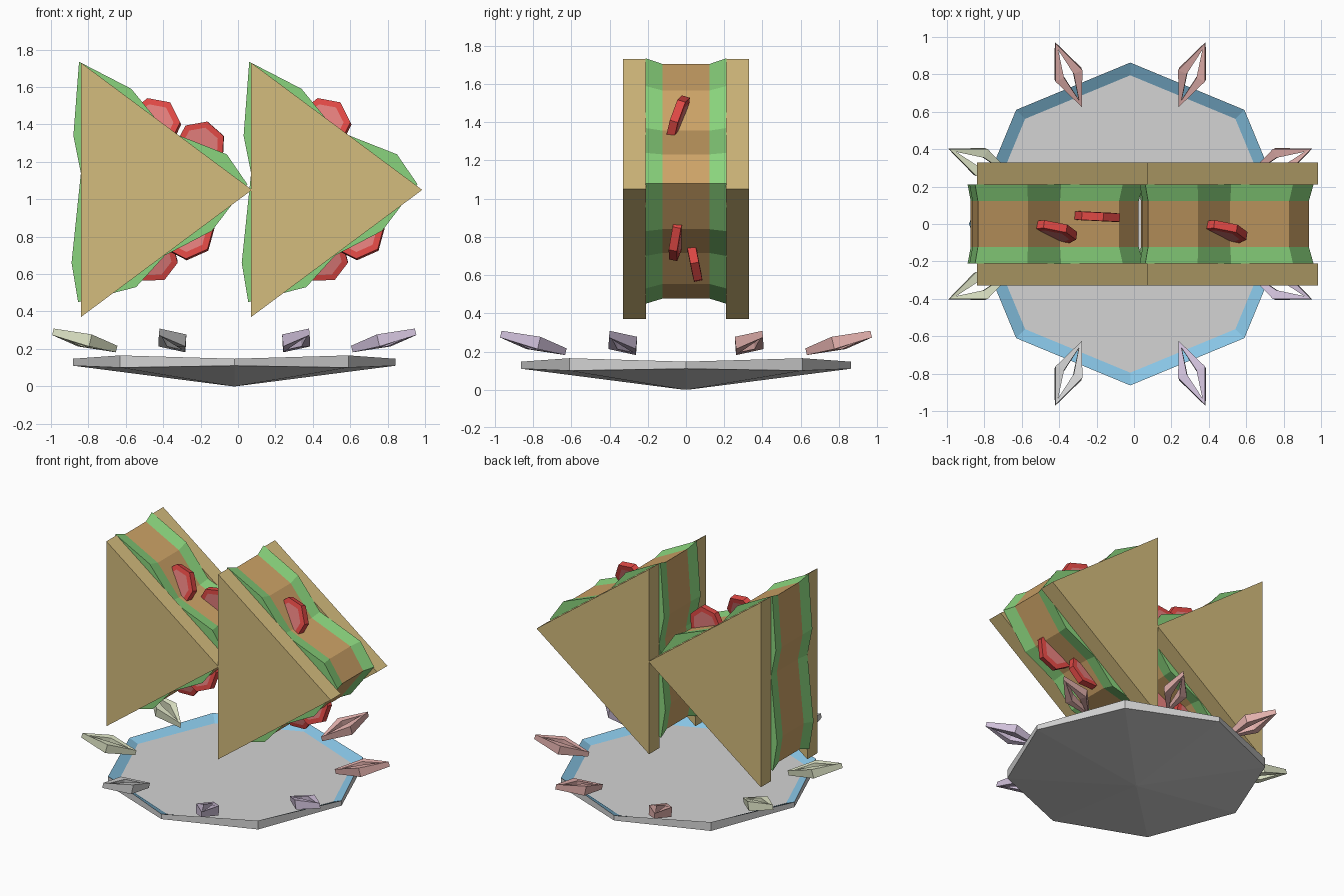
import bpy, bmesh, math
from mathutils import Vector

if "Cube" in bpy.data.objects:
    bpy.data.objects.remove(bpy.data.objects["Cube"])


def mat(name, r, g, b):
    m = bpy.data.materials.new(name)
    lin = [((c / 255 + 0.055) / 1.055) ** 2.4 for c in (r, g, b)]
    m.diffuse_color = (*lin, 1)
    m.use_nodes = True
    m.node_tree.nodes["Principled BSDF"].inputs["Base Color"].default_value = m.diffuse_color
    return m


BREAD = mat("bread tan", 212, 188, 125)
MEAT = mat("filling brown", 205, 163, 103)
LEAF = mat("lettuce green", 138, 212, 125)
RED = mat("tomato red", 222, 72, 68)
FLESH = mat("tomato flesh", 224, 124, 122)
GREY = mat("plate grey", 212, 212, 212)
BLUE = mat("rim blue", 135, 196, 228)
PINK = mat("pale pink", 226, 176, 172)
LIME = mat("pale green", 222, 228, 198)
LILAC = mat("pale lilac", 208, 192, 218)


def loft(name, rings, mats, bands=None, caps=(0, 0), closed=False):
    """Skin a list of equal rings; bands gives a material index per band."""
    bm = bmesh.new()
    vs = [[bm.verts.new(p) for p in r] for r in rings]
    n = len(rings[0])
    for k in range(len(vs) if closed else len(vs) - 1):
        a, b = vs[k], vs[(k + 1) % len(vs)]
        for i in range(n):
            j = (i + 1) % n
            f = bm.faces.new((a[i], a[j], b[j], b[i]))
            f.material_index = bands[k] if bands else 0
    if not closed:
        for r, m in zip((vs[0], vs[-1]), caps):
            bm.faces.new(r).material_index = m
    bmesh.ops.remove_doubles(bm, verts=bm.verts, dist=1e-5)
    bmesh.ops.recalc_face_normals(bm, faces=bm.faces)
    me = bpy.data.meshes.new(name)
    bm.to_mesh(me)
    bm.free()
    for m in mats:
        me.materials.append(m)
    ob = bpy.data.objects.new(name, me)
    bpy.context.collection.objects.link(ob)
    return ob


CX = -0.02  # plate centre


# octagonal plate: pointed base, wavy rim, sloped blue lip, flat floor
def octagon(r, z_card, z_diag):
    return [(CX + r * math.cos(i * math.pi / 4), r * math.sin(i * math.pi / 4),
             z_diag if i % 2 else z_card) for i in range(8)]


loft("plate", [octagon(0.01, 0, 0), octagon(0.863, 0.11, 0.1),
               octagon(0.863, 0.147, 0.165), octagon(0.795, 0.12, 0.12)],
     [GREY, BLUE], bands=[0, 0, 1])


# eight diamond frames floating around the plate, tilted up outward
def sparkle(i, m):
    a = math.radians(22.5 + 45 * i)
    rad = Vector((math.cos(a), math.sin(a), 0.25)).normalized()
    side = Vector((-math.sin(a), math.cos(a), 0))
    up = rad.cross(side)
    c = Vector((CX + 0.865 * math.cos(a), 0.865 * math.sin(a), 0.245))

    def ring(length, width, h_tip, h_side):
        pts = [(length, 0, h_tip), (0, width, h_side),
               (-length, 0, h_tip), (0, -width, h_side)]
        return [c + rad * u + side * v + up * h for u, v, h in pts]
    loft("sparkle_frame", [ring(0.19, 0.078, 0.018, 0.033),
                           ring(0.19, 0.078, -0.018, -0.033),
                           ring(0.15, 0.028, -0.014, -0.033),
                           ring(0.15, 0.028, 0.014, 0.033)], [m], closed=True)


for i, m in enumerate([PINK, PINK, PINK, LIME, LIME, GREY, LILAC, LILAC]):
    sparkle(i, m)

# tomato slices: thin seven-sided discs with a paler inset on both faces


def tomato(x, y, z, normal, r=0.145, start=0.0):
    n = Vector(normal).normalized()
    u = n.cross(Vector((0, 0, 1))).normalized()
    v = u.cross(n)
    c = Vector((x, y, z))

    def ring(rad, d):
        return [c + n * d + (u * math.cos(t) + v * math.sin(t)) * rad
                for t in (start + k * math.tau / 7 for k in range(7))]
    loft("tomato_slice", [ring(r * 0.75, -0.024), ring(r, -0.022), ring(r, 0.022),
                          ring(r * 0.75, 0.024)], [RED, FLESH], caps=(1, 1))


# wavy outline of the filling (x from the flat edge, z)
OUTLINE = [(-0.01, 1.735), (0.27, 1.59), (0.45, 1.37), (0.78, 1.24), (0.89, 1.08),
           (0.70, 0.83), (0.45, 0.70), (0.295, 0.53), (-0.015, 0.45),
           (-0.05, 0.66), (0.0, 1.14), (-0.04, 1.34)]


def sandwich(x0):
    # two triangular bread slices
    tri = [(0, 1.73), (0.915, 1.05), (0, 0.37)]
    for s in (-1, 1):
        loft("bread_slice", [[(x0 + x, s * y, z) for x, z in tri]
                             for y in (0.21, 0.33)], [BREAD])

    # lettuce edges flaring out from a brown middle
    def ring(y, s):
        return [(x0 + 0.33 + (x - 0.33) * s, y, 1.06 + (z - 1.06) * s)
                for x, z in OUTLINE]
    loft("filling", [ring(-0.212, 1), ring(-0.122, 0.955),
                     ring(0.122, 0.955), ring(0.212, 1)],
         [LEAF, MEAT], bands=[0, 1, 0])
    # tomato slices poking out above and below
    tomato(x0 + 0.39, -0.045, 1.40, (0.14, 1, -0.3), start=1.83)
    tomato(x0 + 0.57, -0.04, 0.82, (0.1, 1, -0.2), start=1.1)
    tomato(x0 + 0.385, 0.04, 0.69, (0, 1, 0.2), r=0.135, start=0.7)


sandwich(-0.84)
sandwich(0.07)
# one extra slice on the left sandwich
tomato(-0.2, 0.04, 1.285, (0.05, 1, 0), r=0.135, start=1.3)
